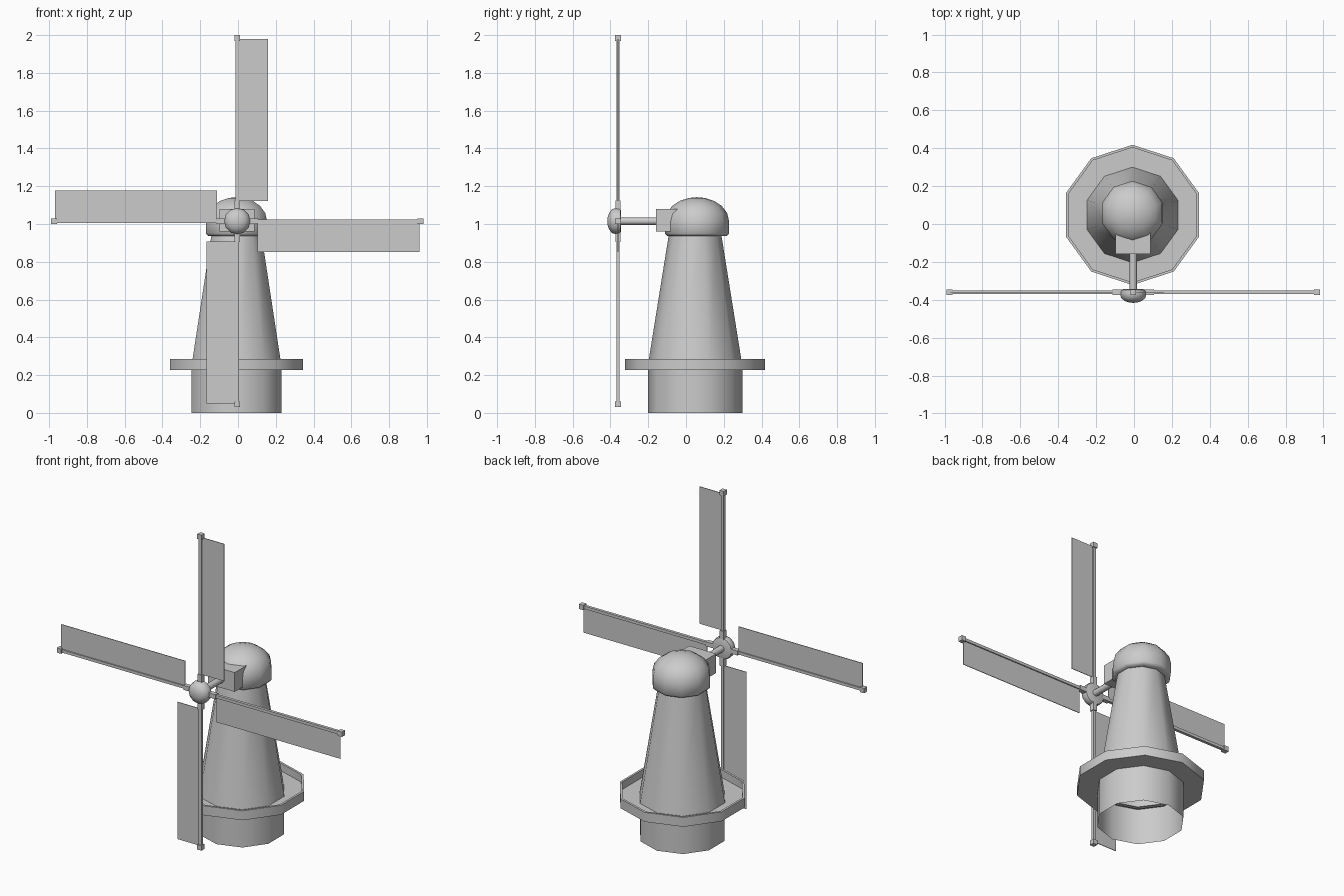
import bpy, bmesh, math
from mathutils import Matrix, Vector

if "Cube" in bpy.data.objects:
    bpy.data.objects.remove(bpy.data.objects["Cube"])

CX, CY = -0.008, 0.048          # tower axis
HUB = Vector((-0.004, -0.36, 1.015))


def finish(name, bm, angle=None):
    bmesh.ops.recalc_face_normals(bm, faces=bm.faces[:])
    me = bpy.data.meshes.new(name)
    bm.to_mesh(me)
    bm.free()
    ob = bpy.data.objects.new(name, me)
    bpy.context.collection.objects.link(ob)
    if angle:
        bpy.ops.object.select_all(action='DESELECT')
        ob.select_set(True)
        bpy.context.view_layer.objects.active = ob
        bpy.ops.object.shade_smooth_by_angle(angle=math.radians(angle))
    return ob


def lathe(name, profile, sides, matrix, angle=40):
    """Revolve (radius, height) points about local z; radius 0 makes a pole."""
    bm = bmesh.new()
    rings = []
    for r, h in profile:
        if r == 0:
            rings.append([bm.verts.new(matrix @ Vector((0, 0, h)))] * sides)
        else:
            rings.append([bm.verts.new(matrix @ Vector((
                r * math.cos(math.pi / 2 + math.tau * i / sides),
                r * math.sin(math.pi / 2 + math.tau * i / sides), h)))
                for i in range(sides)])
    for a, b in zip(rings, rings[1:]):
        for i in range(sides):
            j = (i + 1) % sides
            bm.faces.new(dict.fromkeys((a[i], a[j], b[j], b[i])))
    return finish(name, bm, angle)


def box(name, lo, hi, matrix=Matrix()):
    lo, hi = Vector(lo), Vector(hi)
    bm = bmesh.new()
    bmesh.ops.create_cube(bm, size=1, matrix=matrix @ Matrix.Translation((lo + hi) / 2)
                          @ Matrix.Diagonal((*(hi - lo), 1)))
    return finish(name, bm)


axis = Matrix.Translation((CX, CY, 0))

# Tower: open-bottomed base, tapered body
lathe("base_wall", [(0.25, 0), (0.25, 0.226)], 10, axis)
lathe("tower_body", [(0.252, 0.238), (0.138, 0.95)], 10, axis)

# Balcony tray with a thin raised rim
lathe("balcony", [(0.24, 0.226), (0.37, 0.226), (0.37, 0.285), (0.356, 0.285),
                  (0.356, 0.238), (0.24, 0.238)], 10, axis)

# Domed cap
dome = [(0.17 * math.cos(math.radians(a)), 1.015 + 0.127 * math.sin(math.radians(a)))
        for a in (0, 20, 40, 58, 75)]
lathe("cap", [(0.13, 0.937), (0.158, 0.937), (0.17, 0.95)] + dome + [(0, 1.142)],
      10, Matrix.Translation((CX, CY + 0.01, 0)), 50)

# Shaft housing and shaft
box("shaft_housing", (-0.098, -0.158, 0.96), (0.088, -0.03, 1.08))
to_front = Matrix.Translation(HUB) @ Matrix.Rotation(math.pi / 2, 4, 'X')
lathe("shaft", [(0.02, -0.26), (0.02, 0.02)], 10, to_front)

# Rounded hub, flat at the back
lathe("hub", [(0, -0.017), (0.05, -0.017), (0.066, -0.012), (0.07, 0.008), (0.063, 0.032),
              (0.042, 0.048), (0.02, 0.055), (0, 0.056)], 12, to_front, 50)

# Four arms: spar, root sleeve, tip block and a one-sided sail
for k in range(4):
    m = Matrix.Translation(HUB) @ Matrix.Rotation(k * math.pi / 2, 4, 'Y')
    box(f"spar_{k}", (-0.009, -0.009, 0), (0.009, 0.009, 0.965), m)
    box(f"spar_root_{k}", (-0.014, -0.014, 0), (0.014, 0.014, 0.11), m)
    box(f"spar_tip_{k}", (-0.015, -0.015, 0.955), (0.015, 0.015, 0.985), m)
    box(f"sail_{k}", (0.006, -0.002, 0.108), (0.162, 0.002, 0.964), m)
